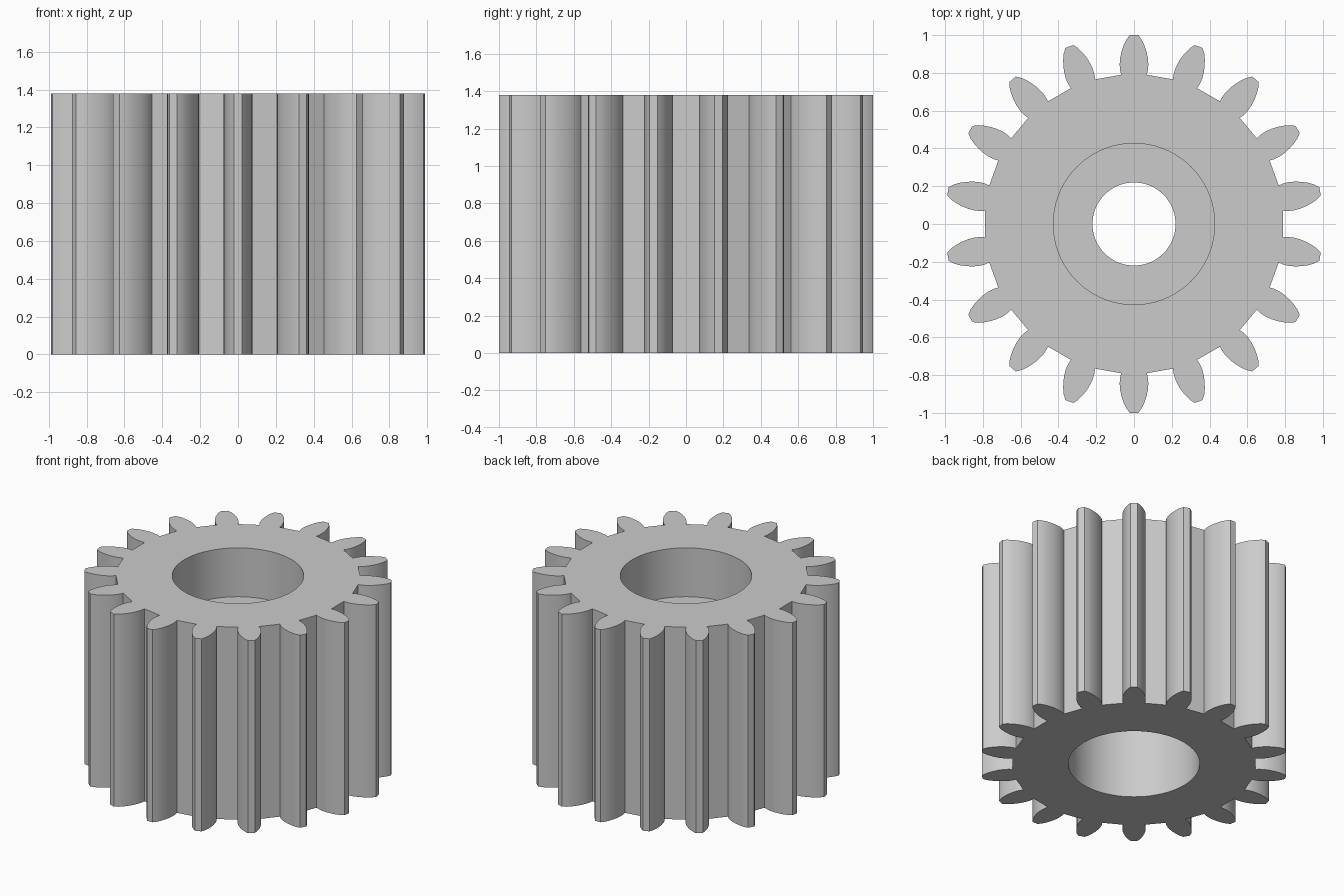
import bpy, bmesh
from math import sin, cos, radians, tau

HEIGHT = 1.38
TEETH = 18
BORE_R = 0.427
HOLE_R = 0.22
WEB_BOTTOM, WEB_TOP = 0.90, 1.03

cube = bpy.data.objects.get("Cube")
if cube:
    bpy.data.objects.remove(cube, do_unlink=True)

grey = bpy.data.materials.new("plain grey")
grey.use_nodes = True
grey.diffuse_color = (0.6, 0.6, 0.6, 1)
grey.node_tree.nodes["Principled BSDF"].inputs["Base Color"].default_value = (0.6, 0.6, 0.6, 1)


def circle(radius, count=72):
    return [(radius * cos(tau * i / count), radius * sin(tau * i / count)) for i in range(count)]


def gear_outline():
    # One flank from root to tip: (distance from axis, half width)
    flank = [(0.79, 0.068), (0.815, 0.074), (0.845, 0.076), (0.88, 0.073),
             (0.915, 0.065), (0.945, 0.055), (0.975, 0.041), (1.0, 0.022)]
    tooth = [(r, -w) for r, w in flank] + [(r, w) for r, w in reversed(flank)]
    points = []
    for i in range(TEETH):
        a = radians(90) + tau * i / TEETH
        points += [(r * cos(a) - w * sin(a), r * sin(a) + w * cos(a)) for r, w in tooth]
    return points


def hollow_prism(name, outer, inner, z0, z1):
    """Straight-walled solid between an outer and an inner outline."""
    bm = bmesh.new()
    caps = {z0: [], z1: []}
    for outline in (outer, inner):
        rings = {z: [bm.verts.new((x, y, z)) for x, y in outline] for z in (z0, z1)}
        low, high = rings[z0], rings[z1]
        for i in range(len(outline)):
            bm.faces.new((low[i - 1], low[i], high[i], high[i - 1]))
            for z, ring in rings.items():
                caps[z].append(bm.edges.get((ring[i - 1], ring[i])))
    for z, edges in caps.items():
        bmesh.ops.triangle_fill(bm, use_beauty=True, use_dissolve=False,
                                edges=edges, normal=(0, 0, 1))
    bmesh.ops.recalc_face_normals(bm, faces=bm.faces)
    mesh = bpy.data.meshes.new(name)
    bm.to_mesh(mesh)
    bm.free()
    mesh.materials.append(grey)
    obj = bpy.data.objects.new(name, mesh)
    bpy.context.collection.objects.link(obj)
    bpy.ops.object.select_all(action='DESELECT')
    obj.select_set(True)
    bpy.context.view_layer.objects.active = obj
    bpy.ops.object.shade_smooth_by_angle(angle=radians(30))
    return obj


# Toothed body with a wide bore
hollow_prism("gear_body", gear_outline(), circle(BORE_R), 0, HEIGHT)

# Inner shoulder with the narrow shaft hole
hollow_prism("bore_shoulder", circle(BORE_R), circle(HOLE_R), WEB_BOTTOM, WEB_TOP)
